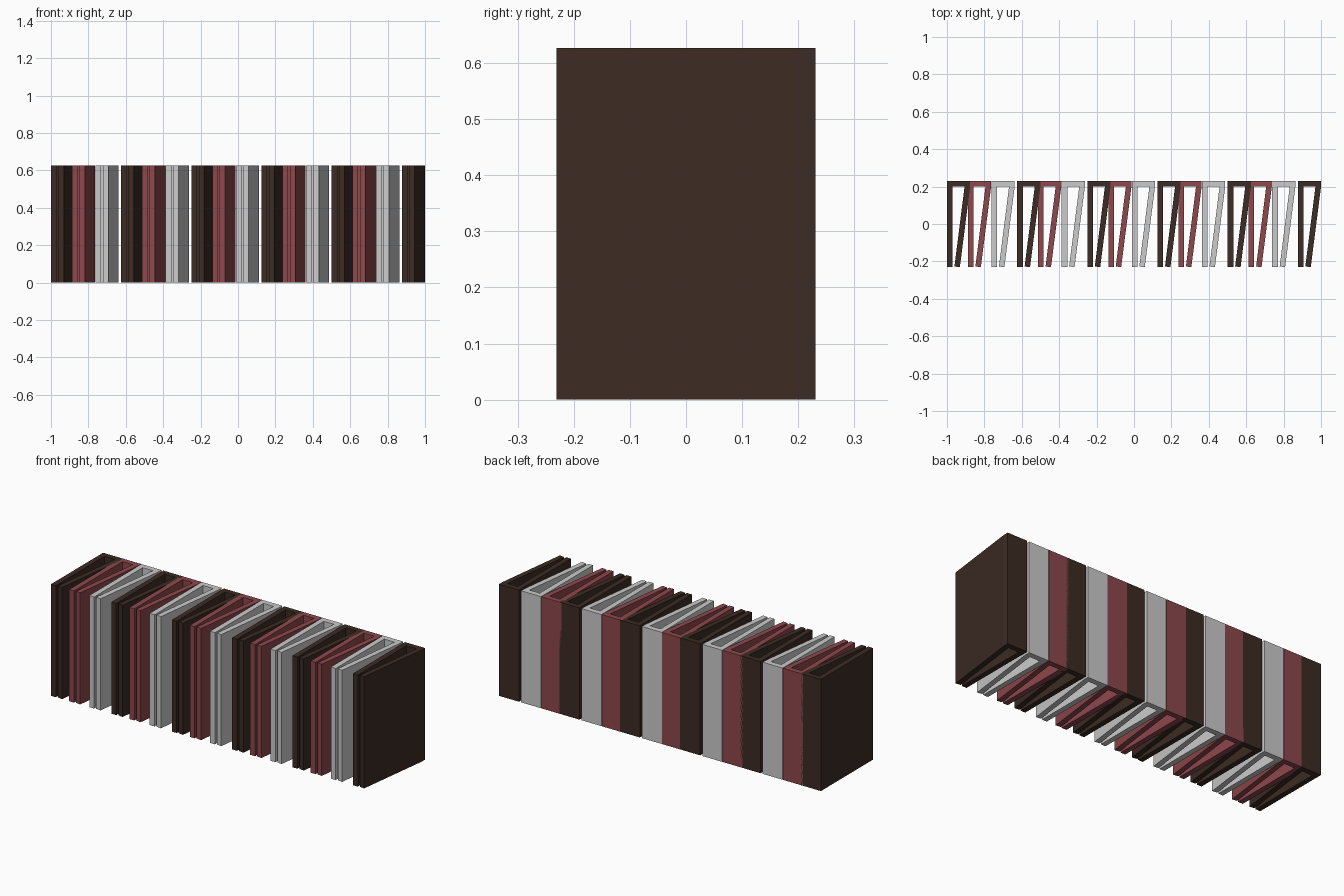
import bpy, bmesh

if "Cube" in bpy.data.objects:
    bpy.data.objects.remove(bpy.data.objects["Cube"])

HEIGHT = 0.627
BACK, FRONT, SEAM = 0.231, -0.231, 0.2   # spine back, cover fore-edge, spine/cover joint
WIDTH, THICK = 0.124, 0.03

# Plan outlines (x from the book's left edge, y) of the three boards
BOARDS = [
    [(0, SEAM), (WIDTH, SEAM), (WIDTH, BACK), (0, BACK)],                # spine
    [(0, FRONT), (THICK, FRONT), (THICK, SEAM), (0, SEAM)],              # upright cover
    [(0.040, FRONT + 0.004), (0.069, FRONT),
     (WIDTH, SEAM), (WIDTH - THICK, SEAM)],                              # splayed cover
]


def material(name, rgb):
    mat = bpy.data.materials.new(name)
    mat.diffuse_color = (*rgb, 1)
    mat.use_nodes = True
    mat.node_tree.nodes["Principled BSDF"].inputs["Base Color"].default_value = mat.diffuse_color
    return mat


def book(name, x, mat):
    bm = bmesh.new()
    for outline in BOARDS:
        face = bm.faces.new([bm.verts.new((x + px, py, 0)) for px, py in outline])
        ext = bmesh.ops.extrude_face_region(bm, geom=[face], use_keep_orig=True)
        top = [v for v in ext["geom"] if isinstance(v, bmesh.types.BMVert)]
        bmesh.ops.translate(bm, verts=top, vec=(0, 0, HEIGHT))
    bmesh.ops.recalc_face_normals(bm, faces=bm.faces)
    mesh = bpy.data.meshes.new(name)
    bm.to_mesh(mesh)
    bm.free()
    mesh.materials.append(mat)
    bpy.context.collection.objects.link(bpy.data.objects.new(name, mesh))


# Repeating dark, red, grey books; each trio is spaced 0.375 apart
KINDS = [
    ("dark_book", 0.0, material("dark_brown", (0.045, 0.024, 0.017))),
    ("red_book", 0.112, material("dull_red", (0.27, 0.065, 0.073))),
    ("grey_book", 0.238, material("light_grey", (0.56, 0.56, 0.56))),
]
for i in range(16):
    name, offset, mat = KINDS[i % 3]
    book(f"{name}_{i // 3 + 1}", -1 + 0.3752 * (i // 3) + offset, mat)
